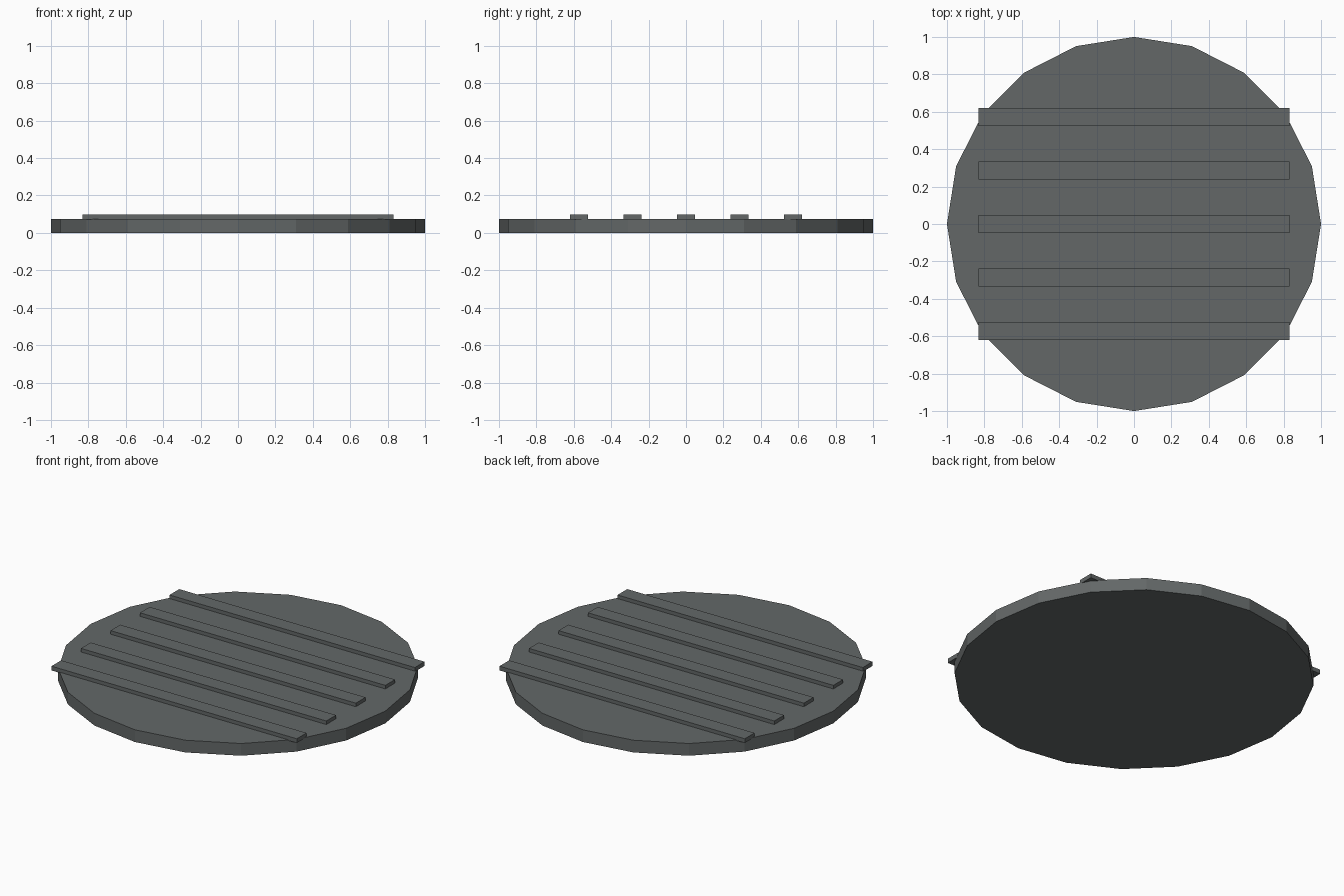
import bpy, bmesh
from mathutils import Matrix

if "Cube" in bpy.data.objects:
    bpy.data.objects.remove(bpy.data.objects["Cube"])

metal = bpy.data.materials.new("dark grey metal")
metal.diffuse_color = (0.125, 0.137, 0.137, 1)
metal.use_nodes = True
metal.node_tree.nodes["Principled BSDF"].inputs["Base Color"].default_value = metal.diffuse_color


def make_object(name, bm):
    mesh = bpy.data.meshes.new(name)
    bm.to_mesh(mesh)
    bm.free()
    mesh.materials.append(metal)
    obj = bpy.data.objects.new(name, mesh)
    bpy.context.collection.objects.link(obj)


# Twenty-sided cover plate
H = 0.075
bm = bmesh.new()
bmesh.ops.create_cone(bm, cap_ends=True, segments=20, radius1=1, radius2=1,
                      depth=H, matrix=Matrix.Translation((0, 0, H / 2)))
make_object("cover_plate", bm)

# Five raised grip bars, slightly sunk into the plate
BOTTOM, TOP = 0.071, 0.097
for i in range(5):
    bm = bmesh.new()
    place = Matrix.Translation((0, (i - 2) * 0.286, (BOTTOM + TOP) / 2))
    size = Matrix.Diagonal((1.665, 0.094, TOP - BOTTOM, 1))
    bmesh.ops.create_cube(bm, size=1, matrix=place @ size)
    make_object(f"grip_bar_{i + 1}", bm)
